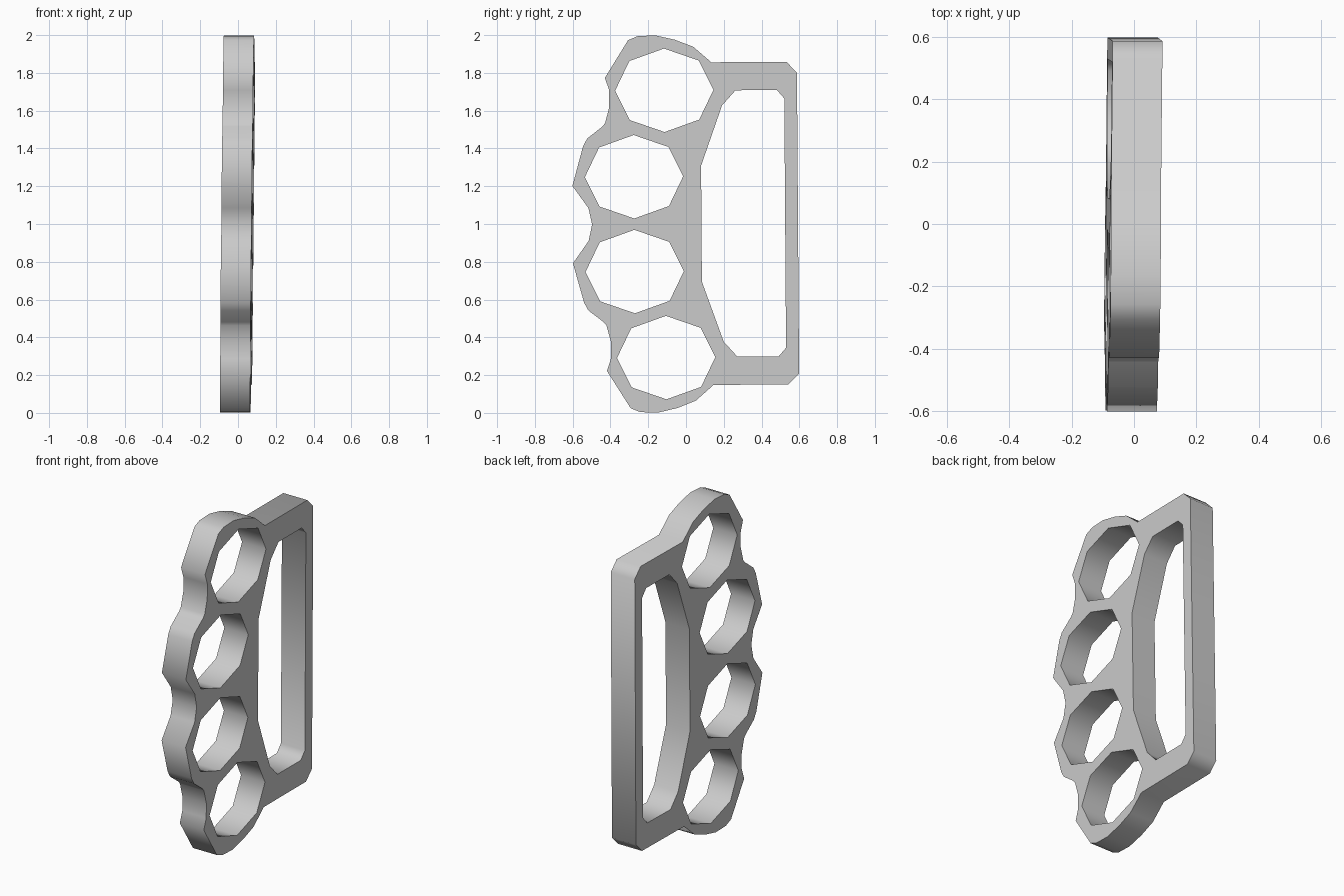
import bpy, bmesh, math

if "Cube" in bpy.data.objects:
    bpy.data.objects.remove(bpy.data.objects["Cube"])

HALF_THICKNESS = 0.08

# Upper-half profiles as (y, height above the mid line); the lower half is mirrored
OUTLINE = [(-0.497, 0), (-0.516, 0.087), (-0.60, 0.205), (-0.542, 0.415),
           (-0.52, 0.455), (-0.44, 0.517), (-0.425, 0.535), (-0.402, 0.62),
           (-0.402, 0.71), (-0.424, 0.776), (-0.30, 0.974), (-0.25, 0.995),
           (-0.157, 0.999), (-0.053, 0.975), (0.045, 0.937), (0.14, 0.854),
           (0.537, 0.854), (0.593, 0.797)]
WINDOW = [(0.082, 0.307), (0.195, 0.625), (0.267, 0.705), (0.486, 0.705), (0.525, 0.66)]


def mirrored(half):
    return half + [(y, -h) for y, h in reversed(half) if h > 0]


def octagon(cy, ch, ry=0.26, rh=0.221):
    return [(cy + ry * math.cos(i * math.pi / 4), ch + rh * math.sin(i * math.pi / 4))
            for i in range(8)]


def tilted(x, y, h):
    """Apply the model's slight lean to a point."""
    z = 1.001 + h + 0.007 * y
    return (x - 0.013 + 0.01 * z + 0.01 * y, y - 0.007 * h, z)


# Outer edge, grip window and four finger holes
loops = [mirrored(OUTLINE), mirrored(WINDOW)]
for side in (1, -1):
    loops += [octagon(-0.11, side * 0.7075), octagon(-0.2735, side * 0.251)]

bm = bmesh.new()
edges = []
for loop in loops:
    vs = [bm.verts.new((-HALF_THICKNESS, y, h)) for y, h in loop]
    edges += [bm.edges.new((vs[i - 1], vs[i])) for i in range(len(vs))]

# Fill the plate around its holes, then give it thickness
bmesh.ops.triangle_fill(bm, edges=edges, use_beauty=True, normal=(1, 0, 0))
ext = bmesh.ops.extrude_face_region(bm, geom=bm.faces[:], use_keep_orig=True)
for v in ext["geom"]:
    if isinstance(v, bmesh.types.BMVert):
        v.co.x = HALF_THICKNESS
for v in bm.verts:
    v.co = tilted(*v.co)
bmesh.ops.recalc_face_normals(bm, faces=bm.faces[:])

mesh = bpy.data.meshes.new("grip_plate")
bm.to_mesh(mesh)
bm.free()
plate = bpy.data.objects.new("grip_plate", mesh)
bpy.context.collection.objects.link(plate)

# Smooth rounded walls, crisp rims
bpy.context.view_layer.objects.active = plate
plate.select_set(True)
bpy.ops.object.shade_smooth_by_angle(angle=math.radians(55))
